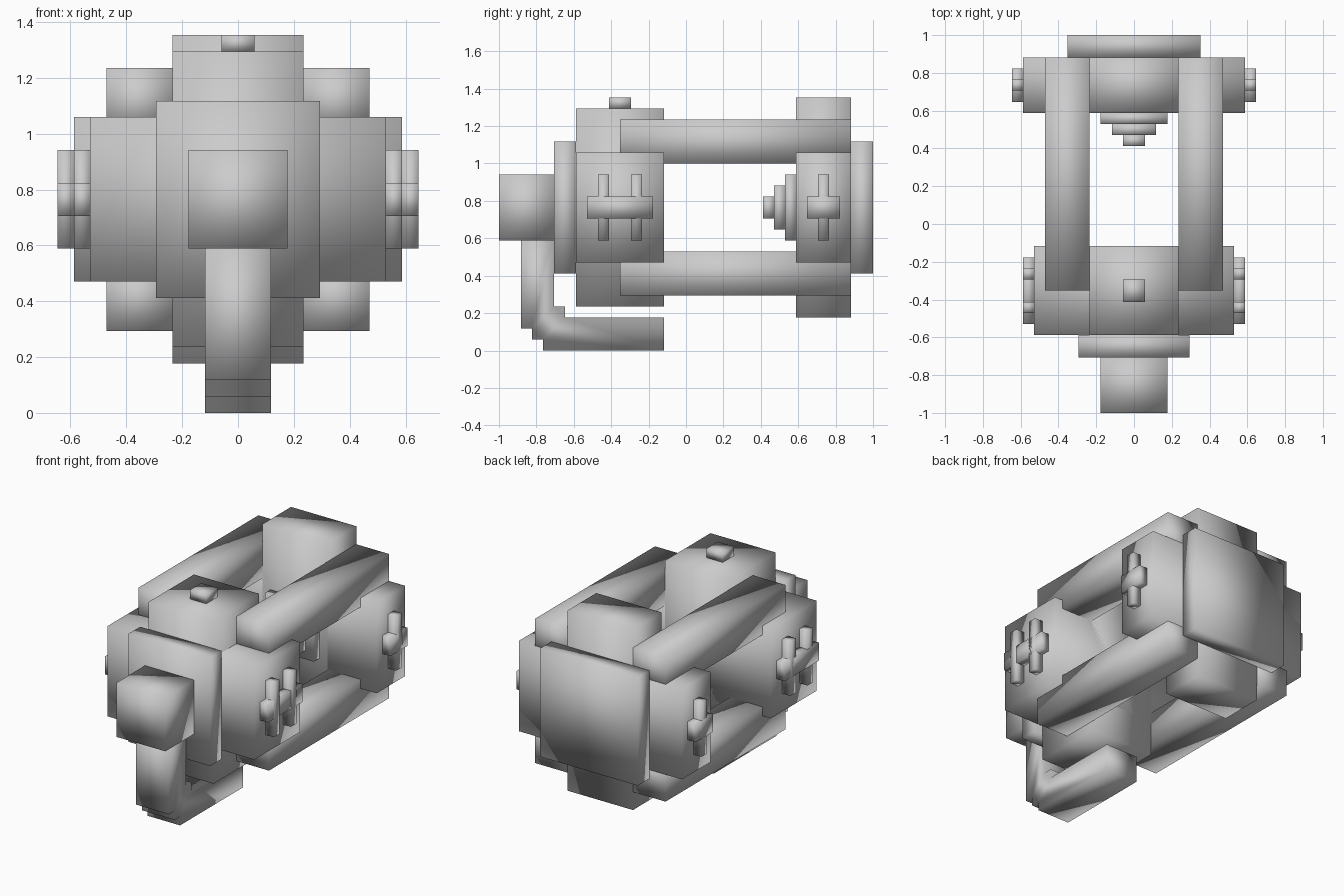
import bpy

if "Cube" in bpy.data.objects:
    bpy.data.objects.remove(bpy.data.objects["Cube"])

U = 1 / 17  # the model sits on a regular grid of this size


def extrude_profile(name, profile, x0, x1):
    """Extrude a (y, z) outline along x, in grid units, smooth shaded."""
    n = len(profile)
    verts = [(x * U, y * U, z * U) for x in (x0, x1) for y, z in profile]
    faces = [tuple(range(n))[::-1], tuple(range(n, 2 * n))]
    faces += [(i, (i + 1) % n, (i + 1) % n + n, i + n) for i in range(n)]
    mesh = bpy.data.meshes.new(name)
    mesh.from_pydata(verts, [], faces)
    mesh.shade_smooth()
    obj = bpy.data.objects.new(name, mesh)
    bpy.context.collection.objects.link(obj)
    return obj


def box(name, x, y, z):
    return extrude_profile(name, [(y[0], z[0]), (y[1], z[0]), (y[1], z[1]), (y[0], z[1])], *x)


def pair(name, x, y, z):
    """Box on the right side and its mirror on the left."""
    box(name + "_right", x, y, z)
    box(name + "_left", (-x[1], -x[0]), y, z)


# Front housing: tall core, wide cross block, plate, intake and top knob
box("front_core", (-4, 4), (-10, -2), (4, 22))
box("front_cross_block", (-9, 9), (-10, -2), (8, 18))
box("front_plate", (-5, 5), (-12, -10), (7, 19))
box("front_intake", (-3, 3), (-17, -12), (10, 16))
box("top_knob", (-1, 1), (-7, -5), (22, 23))

# Rear housing: tall core, wide cross block and back plate
box("rear_core", (-4, 4), (10, 15), (3, 23))
box("rear_cross_block", (-10, 10), (10, 15), (8, 18))
box("back_plate", (-6, 6), (15, 17), (7, 19))

# Stepped nozzle on the inner face of the rear housing
for i, r in enumerate((3, 2, 1)):
    box(f"nozzle_step_{i + 1}", (-r, r), (9 - i, 10 - i), (13 - r, 13 + r))

# Four rods joining the housings
pair("upper_rod", (4, 8), (-6, 15), (17, 21))
pair("lower_rod", (4, 8), (-6, 15), (5, 9))

# Raised side fittings
pair("front_side_bar", (9, 10), (-9, -3), (12, 14))
for i, y in enumerate((-8, -5)):
    pair(f"front_side_pin_{i + 1}", (9, 10), (y, y + 1), (10, 16))
pair("rear_side_bar", (10, 11), (11, 14), (12, 14))
pair("rear_side_pin", (10, 11), (12, 13), (10, 16))

# Bent pipe from the intake down and back under the front housing
extrude_profile("bent_pipe", [
    (-15, 10), (-15, 2), (-14, 2), (-14, 1), (-13, 1), (-13, 0), (-2, 0),
    (-2, 3), (-11, 3), (-11, 4), (-12, 4), (-12, 10)], -2, 2)
